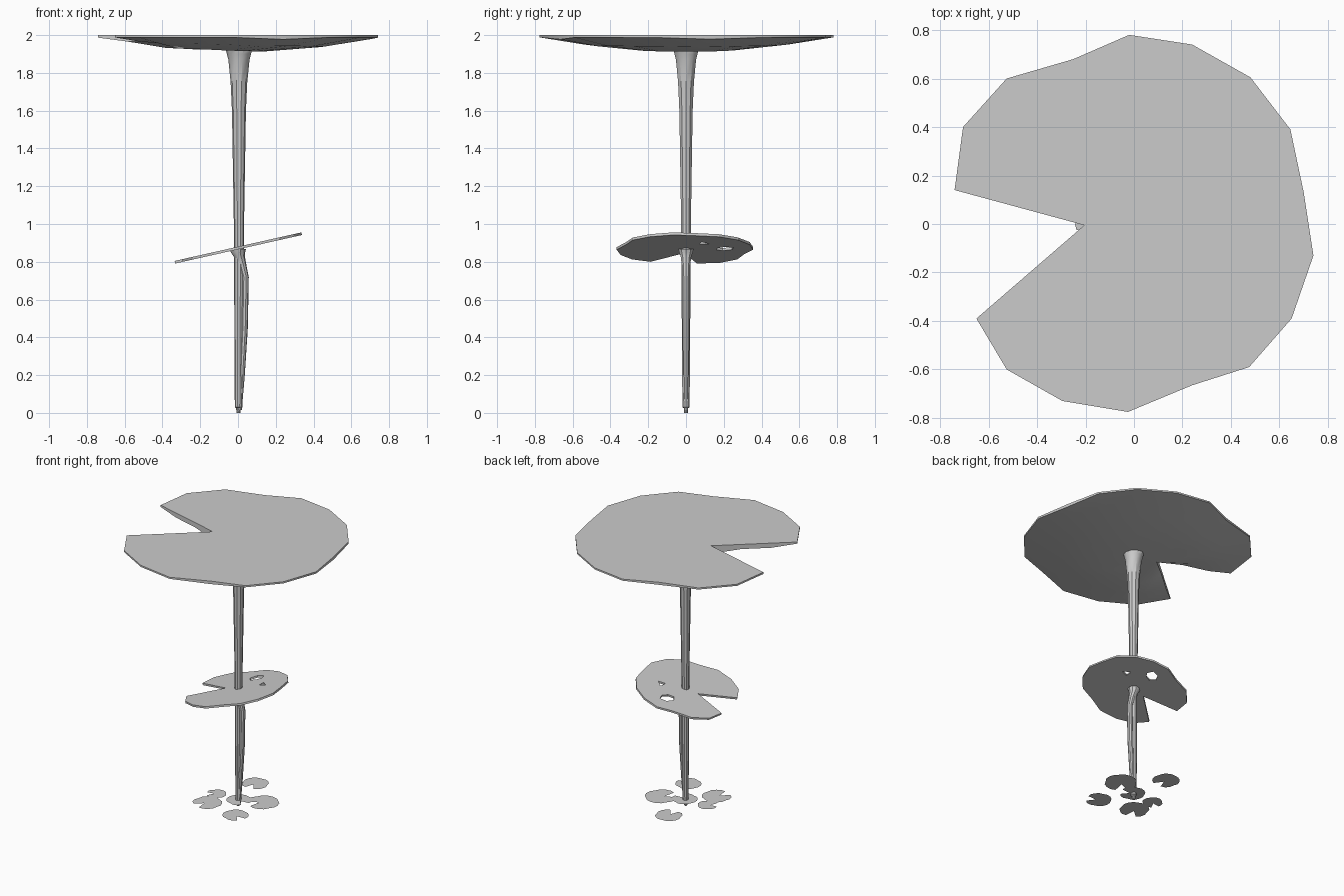
import bpy
import bmesh
import math
import random
from mathutils import Matrix, Vector

cube = bpy.data.objects.get("Cube")
if cube:
    bpy.data.objects.remove(cube, do_unlink=True)

grey = bpy.data.materials.new("pale_grey")
grey.use_nodes = True
colour = (0.6, 0.6, 0.6, 1)
grey.diffuse_color = colour
grey.node_tree.nodes["Principled BSDF"].inputs["Base Color"].default_value = colour

# Leaf rim, running from one notch tip round to the other
RIM = [Vector(p) for p in (
    (-.74, .14), (-.705, .4), (-.525, .6), (-.25, .68), (-.02, .78), (.24, .74),
    (.48, .605), (.645, .39), (.7, .13), (.74, -.13), (.65, -.39), (.475, -.59),
    (.24, -.665), (-.025, -.775), (-.295, -.73), (-.525, -.6), (-.65, -.39))]
APEX = Vector((-.205, -.005))


def finish(bm, name, smooth=True):
    mesh = bpy.data.meshes.new(name)
    bm.to_mesh(mesh)
    bm.free()
    mesh.materials.append(grey)
    ob = bpy.data.objects.new(name, mesh)
    bpy.context.collection.objects.link(ob)
    if smooth:
        bpy.ops.object.select_all(action='DESELECT')
        ob.select_set(True)
        bpy.context.view_layer.objects.active = ob
        bpy.ops.object.shade_smooth_by_angle(angle=math.radians(35))
    return ob


def stem(name, path, sides=10):
    """Loft level rings through (x, z, radius) points."""
    bm = bmesh.new()
    rings = []
    for x, z, r in path:
        turn = [math.tau * i / sides for i in range(sides)]
        rings.append([bm.verts.new((x + r * math.cos(a), r * math.sin(a), z)) for a in turn])
    for low, high in zip(rings, rings[1:]):
        for i in range(sides):
            j = (i + 1) % sides
            bm.faces.new((low[i], low[j], high[j], high[i]))
    bm.faces.new(rings[0][::-1])
    bm.faces.new(rings[-1])
    return finish(bm, name)


def leaf(name, scale, matrix, holes=(), thickness=0):
    """Flat notched leaf, with optional holes, placed by a matrix."""
    bm = bmesh.new()
    edges = []
    for loop in [[p * scale for p in RIM + [APEX]], *holes]:
        verts = [bm.verts.new((p[0], p[1], 0)) for p in loop]
        edges += [bm.edges.new((verts[i - 1], verts[i])) for i in range(len(verts))]
    bmesh.ops.triangle_fill(bm, edges=edges, use_beauty=True, normal=(0, 0, 1))
    if thickness:
        ext = bmesh.ops.extrude_face_region(bm, geom=bm.faces[:], use_keep_orig=True)
        moved = [g for g in ext["geom"] if isinstance(g, bmesh.types.BMVert)]
        bmesh.ops.translate(bm, verts=moved, vec=(0, 0, -thickness))
        bmesh.ops.recalc_face_normals(bm, faces=bm.faces)
    bm.transform(matrix)
    return finish(bm, name, smooth=False)


# Table top: flat above, shallow bowl below, thin along the notch
bm = bmesh.new()
last = len(RIM) - 1
top = [bm.verts.new((p.x, p.y, 2)) for p in RIM]
apex_top = bm.verts.new((APEX.x, APEX.y, 2))
apex_low = bm.verts.new((APEX.x, APEX.y, 1.94))
rings = [top]
for t in (1, .7, .35):
    ring = []
    for i, p in enumerate(RIM):
        q = APEX.lerp(p, t)
        z = 1.91 + .135 * q.length_squared
        if t < 1 and i in (0, last):
            z = 1.965
        ring.append(bm.verts.new((q.x, q.y, min(z, 1.988))))
    rings.append(ring)
bm.faces.new(top + [apex_top])
for a, b in zip(rings, rings[1:]):
    for i in range(last):
        bm.faces.new((a[i], a[i + 1], b[i + 1], b[i]))
for i in range(last):
    bm.faces.new((rings[-1][i], rings[-1][i + 1], apex_low))
for i in (0, last):
    bm.faces.new([r[i] for r in rings] + [apex_low, apex_top])
bmesh.ops.recalc_face_normals(bm, faces=bm.faces)
finish(bm, "table_top_leaf")

# Stems
stem("main_stem", [(.002, 0, .01), (.002, .025, .012), (.003, .03, .02), (.004, .4, .023),
                   (.005, 1, .027), (.005, 1.6, .037), (.005, 1.75, .044),
                   (.005, 1.87, .056), (.005, 1.9, .064), (.005, 1.925, .07)])
stem("shelf_stem", [(.008, .015, .012), (.02, .2, .016), (.032, .45, .02), (.037, .72, .02),
                    (.022, .78, .023), (.006, .83, .03), (0, .85, .038), (0, .868, .042)])

# Tilted shelf leaf with two nibbled holes
big_hole = [(-.035, .2), (-.01, .165), (.03, .175), (.055, .215), (.04, .26), (-.01, .25)]
small_hole = [(.125, .075), (.175, .09), (.13, .13)]
tilt = Matrix.Translation((0, -.007, .88)) @ Matrix.Rotation(-math.atan(.225), 4, 'Y')
leaf("shelf_leaf", .465, tilt, (big_hole, small_hole), .014)

# Small leaves floating round the foot
random.seed(4)
for i, (x, y, r) in enumerate([(-.05, .28, .09), (.17, .06, .108), (.13, -.215, .086),
                               (-.138, -.16, .098), (-.17, -.01, .068), (.01, 0, .085)]):
    place = Matrix.Translation((x, y, .045)) @ Matrix.Rotation(random.uniform(0, math.tau), 4, 'Z')
    leaf(f"floating_leaf_{i + 1}", r / .75, place)
